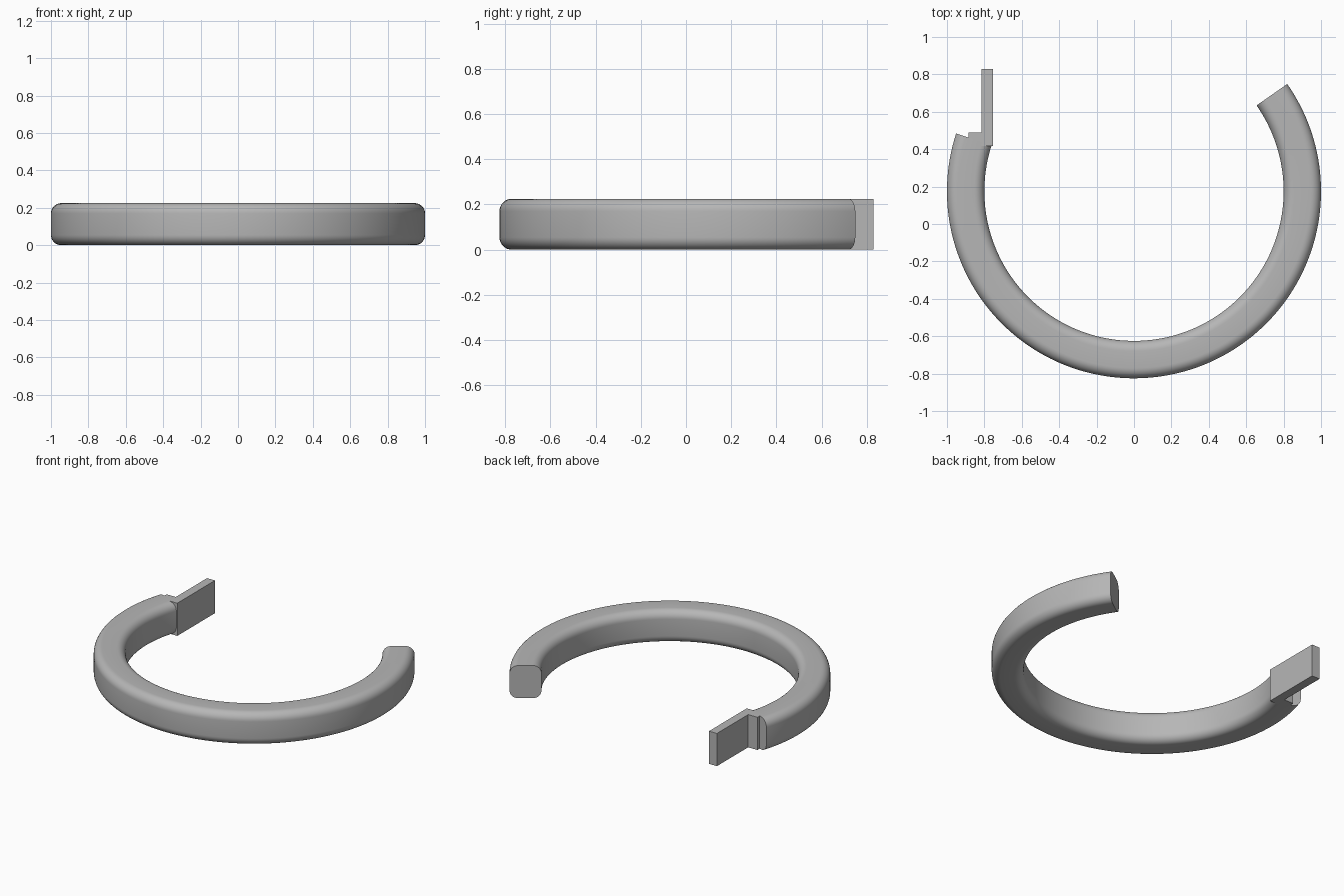
import bpy, bmesh
from math import radians, cos, sin
from mathutils import Matrix, Vector

cube = bpy.data.objects.get("Cube")
if cube:
    bpy.data.objects.remove(cube, do_unlink=True)

grey = bpy.data.materials.new("plain grey")
grey.use_nodes = True
colour = (0.47, 0.47, 0.47, 1)
grey.diffuse_color = colour
grey.node_tree.nodes["Principled BSDF"].inputs["Base Color"].default_value = colour

HEIGHT = 0.225
INNER, OUTER = 0.8, 1.0
FILLET = 0.055
CENTRE = Vector((0, 0.175, 0))
START, END = radians(162), radians(395)


def add_object(name, bm):
    bmesh.ops.recalc_face_normals(bm, faces=bm.faces[:])
    mesh = bpy.data.meshes.new(name)
    bm.to_mesh(mesh)
    bm.free()
    mesh.materials.append(grey)
    obj = bpy.data.objects.new(name, mesh)
    bpy.context.collection.objects.link(obj)
    return obj


def box(name, x0, x1, y0, y1):
    bm = bmesh.new()
    bmesh.ops.create_cube(bm, size=1)
    bmesh.ops.scale(bm, vec=(x1 - x0, y1 - y0, HEIGHT), verts=bm.verts[:])
    bmesh.ops.translate(bm, vec=((x0 + x1) / 2, (y0 + y1) / 2, HEIGHT / 2), verts=bm.verts[:])
    return add_object(name, bm)


def rounded_section(steps=8):
    """Rounded rectangle as (radius, height) pairs."""
    corners = [(OUTER - FILLET, HEIGHT - FILLET), (INNER + FILLET, HEIGHT - FILLET),
               (INNER + FILLET, FILLET), (OUTER - FILLET, FILLET)]
    return [(r + FILLET * cos(a), z + FILLET * sin(a))
            for quarter, (r, z) in enumerate(corners)
            for a in [radians(90 * (quarter + i / steps)) for i in range(steps + 1)]]


# Open ring: rounded section swept around the centre, then capped
bm = bmesh.new()
turn = Matrix.Rotation(START, 3, "Z")
verts = [bm.verts.new(CENTRE + turn @ Vector((r, 0, z))) for r, z in rounded_section()]
edges = [bm.edges.new((v, verts[i - 1])) for i, v in enumerate(verts)]
bmesh.ops.spin(bm, geom=verts + edges, cent=CENTRE, axis=(0, 0, 1),
               angle=END - START, steps=120, use_duplicate=False)
bmesh.ops.holes_fill(bm, edges=[e for e in bm.edges if e.is_boundary], sides=0)
ring = add_object("open_ring", bm)

bpy.ops.object.select_all(action="DESELECT")
ring.select_set(True)
bpy.context.view_layer.objects.active = ring
bpy.ops.object.shade_smooth_by_angle(angle=radians(30))

# Flat tab at the right end and the small block joining it to the ring
box("end_tab", -0.815, -0.755, 0.418, 0.828)
box("tab_joint", -0.885, -0.81, 0.42, 0.488)
